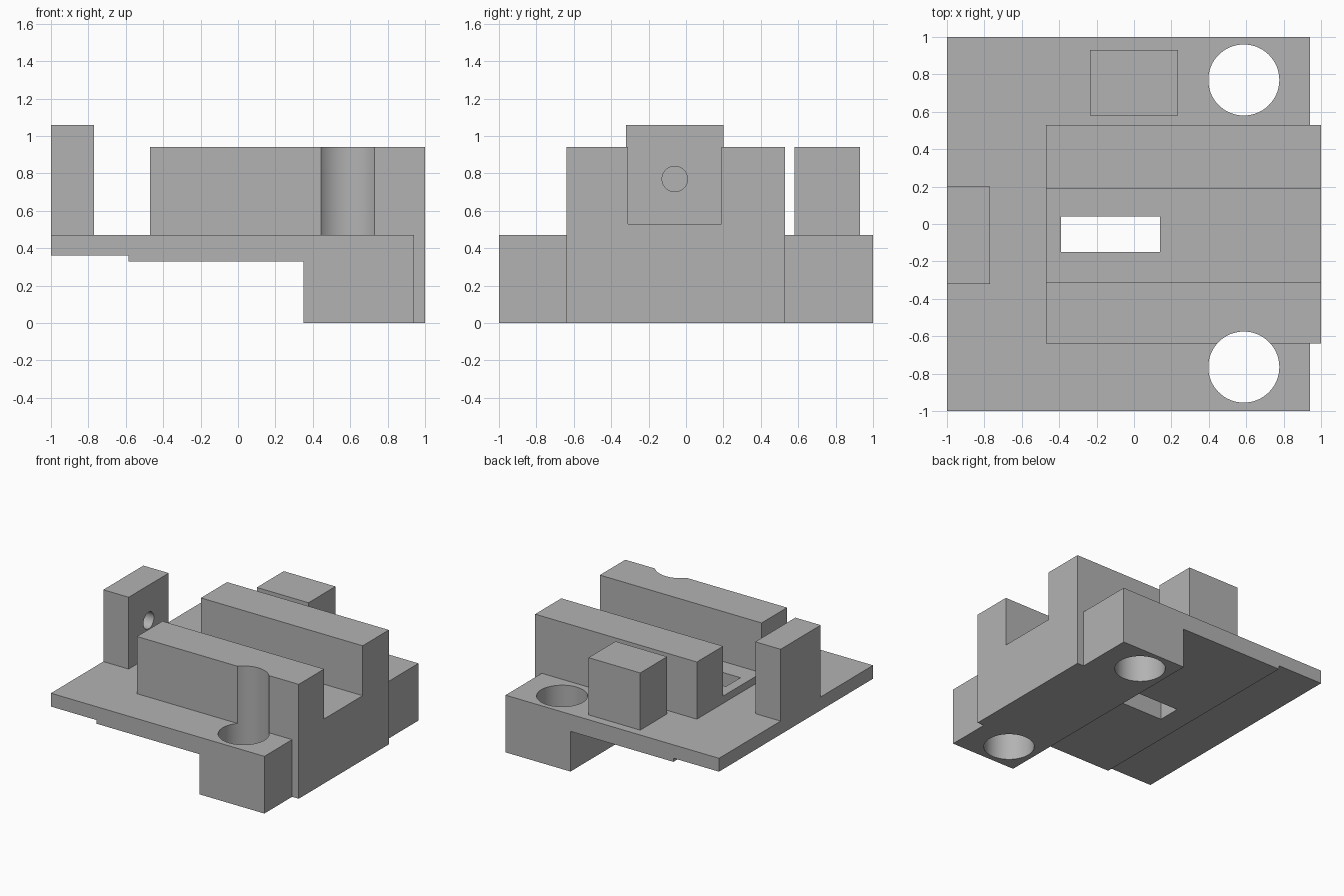
import bpy, bmesh, math
from mathutils import Matrix, Vector

cube = bpy.data.objects.get("Cube")
if cube:
    bpy.data.objects.remove(cube, do_unlink=True)

grey = bpy.data.materials.new("plain grey")
grey.use_nodes = True
GREY = (0.45, 0.45, 0.45, 1)
grey.diffuse_color = GREY
grey.node_tree.nodes["Principled BSDF"].inputs["Base Color"].default_value = GREY


def finish(name, bm):
    bmesh.ops.recalc_face_normals(bm, faces=bm.faces)
    mesh = bpy.data.meshes.new(name)
    bm.to_mesh(mesh)
    bm.free()
    mesh.materials.append(grey)
    obj = bpy.data.objects.new(name, mesh)
    bpy.context.collection.objects.link(obj)
    return obj


def prism(name, points, direction):
    """Extrude a closed outline along a direction."""
    bm = bmesh.new()
    face = bm.faces.new([bm.verts.new(p) for p in points])
    out = bmesh.ops.extrude_face_region(bm, geom=[face])["geom"]
    verts = [g for g in out if isinstance(g, bmesh.types.BMVert)]
    bmesh.ops.translate(bm, verts=verts, vec=direction)
    return finish(name, bm)


def box(name, x, y, z):
    outline = [(x[0], y[0], z[0]), (x[1], y[0], z[0]), (x[1], y[1], z[0]), (x[0], y[1], z[0])]
    return prism(name, outline, Vector((0, 0, z[1] - z[0])))


def cylinder(name, centre, radius, depth, rotation=Matrix()):
    bm = bmesh.new()
    bmesh.ops.create_cone(bm, cap_ends=True, segments=64, radius1=radius, radius2=radius,
                          depth=depth, matrix=Matrix.Translation(centre) @ rotation)
    return finish(name, bm)


def combine(target, tool, operation):
    """Apply a boolean and remove the tool."""
    tool.hide_render = True
    mod = target.modifiers.new("combine", "BOOLEAN")
    mod.operation, mod.object, mod.solver = operation, tool, "EXACT"
    bpy.context.view_layer.update()
    result = bpy.data.meshes.new_from_object(
        target.evaluated_get(bpy.context.evaluated_depsgraph_get()))
    target.modifiers.clear()
    target.data = result
    bpy.data.objects.remove(tool, do_unlink=True)


TOP, RAIL_TOP = 0.47, 0.94

# Stepped base plate with a deep foot at one end
steps = [(-1, TOP), (-1, 0.36), (-0.585, 0.36), (-0.585, 0.33),
         (0.35, 0.33), (0.35, 0), (0.94, 0), (0.94, TOP)]
body = prism("base_body", [(x, -1, z) for x, z in steps], Vector((0, 2, 0)))

# Twin rails joined by a raised channel floor
channel = [(-0.64, 0.4), (0.53, 0.4), (0.53, RAIL_TOP), (0.19, RAIL_TOP),
           (0.19, 0.53), (-0.31, 0.53), (-0.31, RAIL_TOP), (-0.64, RAIL_TOP)]
combine(body, prism("rails", [(-0.47, y, z) for y, z in channel], Vector((1.47, 0, 0))), "UNION")
combine(body, box("end_pad", (0.8, 1), (-0.64, 0.53), (0, 0.45)), "UNION")

# Bolt holes and the slot through the channel floor
for y in (-0.765, 0.77):
    combine(body, cylinder("bolt_hole", (0.587, y, 0.5), 0.19, 1.4), "DIFFERENCE")
combine(body, box("slot", (-0.39, 0.14), (-0.15, 0.04), (0.1, 0.8)), "DIFFERENCE")

# Upright stop with a blind hole facing the channel
stop = box("upright_stop", (-1, -0.77), (-0.32, 0.20), (TOP, 1.06))
combine(stop, cylinder("stop_hole", (-0.77, -0.06, 0.77), 0.068, 0.26,
                       Matrix.Rotation(math.pi / 2, 4, "Y")), "DIFFERENCE")

# Block beside the rails
side_block = box("side_block", (-0.235, 0.235), (0.58, 0.93), (TOP, RAIL_TOP))

# Merge coplanar faces and smooth the bores
for obj in (body, stop, side_block):
    bm = bmesh.new()
    bm.from_mesh(obj.data)
    bmesh.ops.remove_doubles(bm, verts=bm.verts, dist=0.0001)
    bmesh.ops.dissolve_limit(bm, angle_limit=0.01, verts=bm.verts, edges=bm.edges)
    bm.to_mesh(obj.data)
    bm.free()
    bpy.ops.object.select_all(action="DESELECT")
    obj.select_set(True)
    bpy.context.view_layer.objects.active = obj
    bpy.ops.object.shade_smooth_by_angle(angle=math.radians(30))
